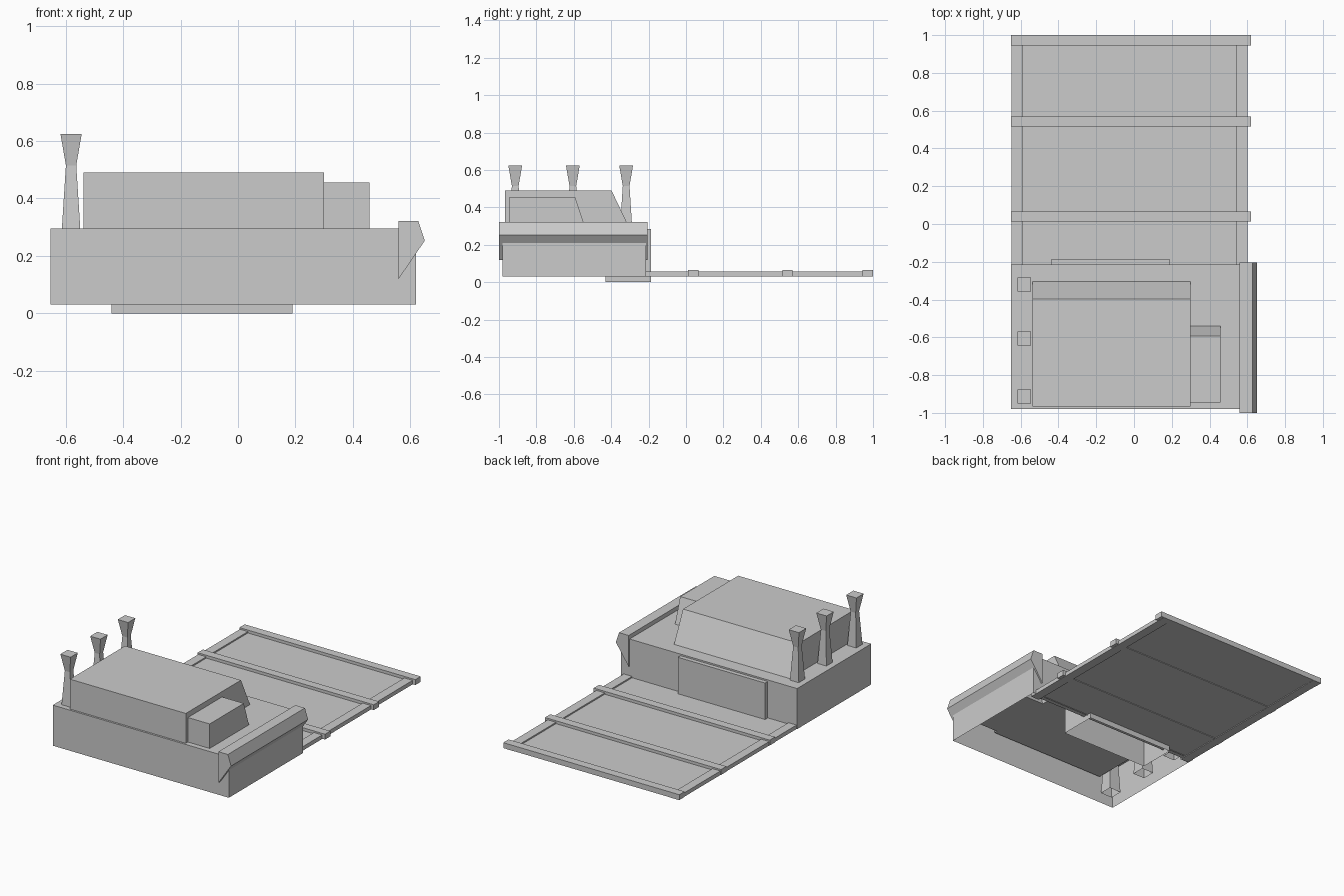
import bpy, bmesh

if "Cube" in bpy.data.objects:
    bpy.data.objects.remove(bpy.data.objects["Cube"])


def finish(name, bm, recalc=True):
    if recalc:
        bmesh.ops.recalc_face_normals(bm, faces=bm.faces[:])
    me = bpy.data.meshes.new(name)
    bm.to_mesh(me)
    bm.free()
    ob = bpy.data.objects.new(name, me)
    bpy.context.collection.objects.link(ob)
    return ob


def prism(name, profile, a, b, axis):
    """Extrude a 2D profile along x (profile = y,z) or y (profile = x,z)."""
    bm = bmesh.new()
    place = (lambda p, t: (t, p[0], p[1])) if axis == 'x' else (lambda p, t: (p[0], t, p[1]))
    face = bm.faces.new([bm.verts.new(place(p, a)) for p in profile])
    ext = bmesh.ops.extrude_face_region(bm, geom=[face], use_keep_orig=True)
    moved = [g for g in ext['geom'] if isinstance(g, bmesh.types.BMVert)]
    bmesh.ops.translate(bm, verts=moved, vec=(b - a, 0, 0) if axis == 'x' else (0, b - a, 0))
    return finish(name, bm)


def box(name, x, y, z, open_bottom=False):
    bm = bmesh.new()
    bmesh.ops.create_cube(bm, size=1)
    for v in bm.verts:
        v.co = [r[0] if c < 0 else r[1] for c, r in zip(v.co, (x, y, z))]
    if open_bottom:
        bm.normal_update()
        bmesh.ops.delete(bm, geom=[f for f in bm.faces if f.normal.z < -0.5], context='FACES_ONLY')
    return finish(name, bm, recalc=False)


def chimney(name, cx, cy):
    """Square stack that narrows, then flares; open below inside the hall."""
    bm = bmesh.new()
    rings = []
    for z, h in ((0.08, 0.042), (0.295, 0.032), (0.515, 0.018), (0.625, 0.037)):
        rings.append([bm.verts.new((cx + sx * h, cy + sy * h, z))
                      for sx, sy in ((-1, -1), (1, -1), (1, 1), (-1, 1))])
    for lo, hi in zip(rings, rings[1:]):
        for i in range(4):
            j = (i + 1) % 4
            bm.faces.new((lo[i], lo[j], hi[j], hi[i]))
    bm.faces.new(rings[-1])
    return finish(name, bm, recalc=False)


# Main hall: a shell open at the bottom
box("hall", (-0.652, 0.62), (-0.98, -0.215), (0.03, 0.295), open_bottom=True)

# Raised roof blocks with a sloped back, sunk a little into the hall
prism("roof_block", [(-0.967, 0.2), (-0.967, 0.49), (-0.398, 0.49), (-0.305, 0.295), (-0.26, 0.2)],
      -0.537, 0.3, 'x')
prism("roof_annex", [(-0.945, 0.2), (-0.945, 0.455), (-0.593, 0.455), (-0.54, 0.295), (-0.508, 0.2)],
      0.3, 0.457, 'x')

# Pointed cornice along the right side
prism("side_cornice", [(0.558, 0.118), (0.558, 0.322), (0.627, 0.322), (0.65, 0.253)],
      -1.0, -0.205, 'y')

# Gate box at the back
box("gate", (-0.44, 0.19), (-0.43, -0.187), (0.0, 0.285), open_bottom=True)

# Chimneys
for i, y in enumerate((-0.913, -0.605, -0.32)):
    chimney(f"chimney_{i + 1}", -0.581, y)

# Yard slab with side beams and cross bars
box("yard_slab", (-0.6, 0.55), (-0.25, 0.98), (0.035, 0.047))
for side, x in (("left", (-0.648, -0.59)), ("right", (0.54, 0.6))):
    box(f"yard_beam_{side}", x, (-0.26, 1.0), (0.03, 0.056))
for i, y in enumerate((0.012, 0.515, 0.945)):
    box(f"yard_cross_bar_{i + 1}", (-0.652, 0.62), (y, y + 0.055), (0.031, 0.066))
